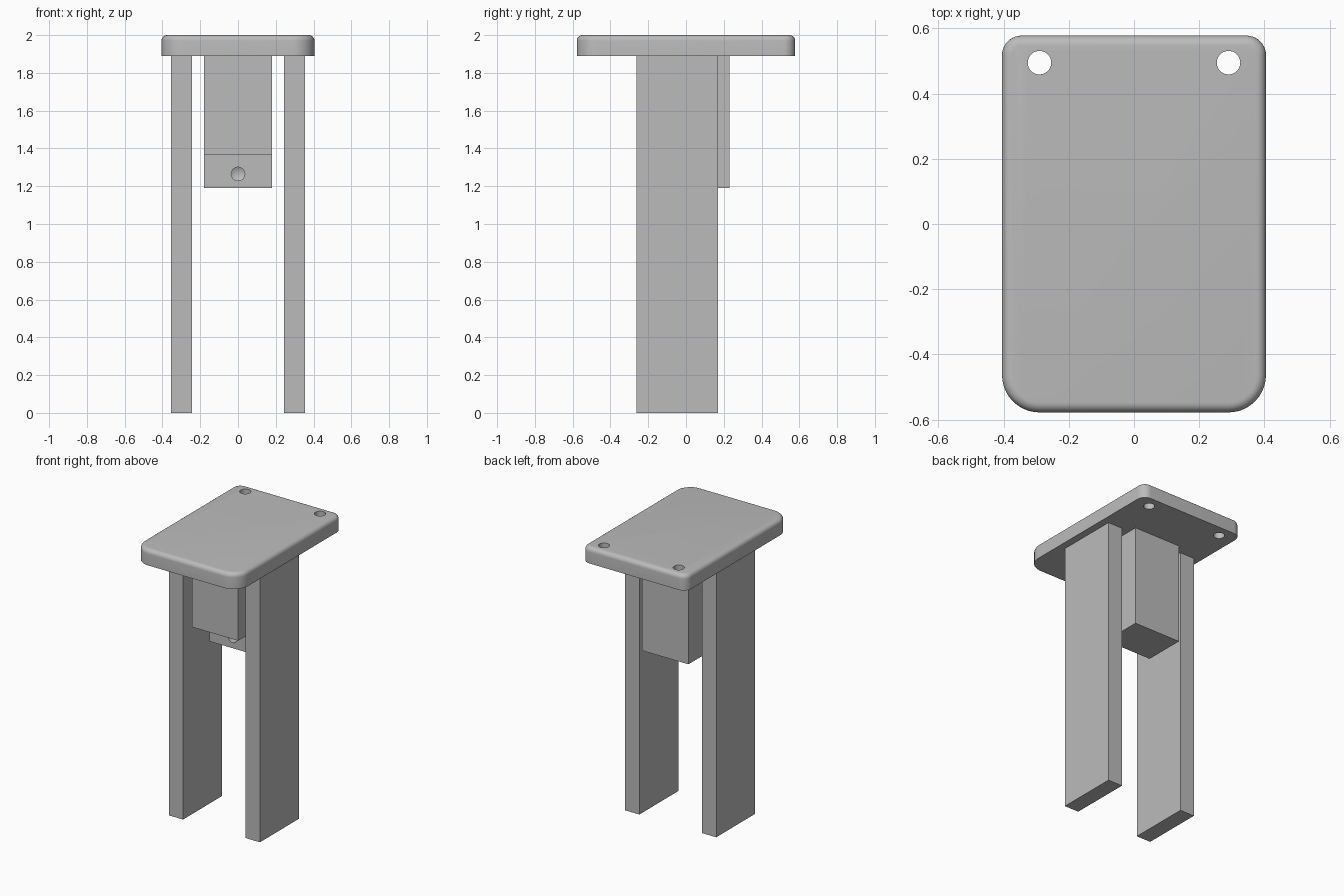
import bpy, bmesh, math
from mathutils import Matrix

cube = bpy.data.objects.get("Cube")
if cube:
    bpy.data.objects.remove(cube, do_unlink=True)

grey = bpy.data.materials.new("plain grey")
grey.use_nodes = True
grey.diffuse_color = (0.5, 0.5, 0.5, 1)
grey.node_tree.nodes["Principled BSDF"].inputs["Base Color"].default_value = (0.5, 0.5, 0.5, 1)


def make(name, bm):
    bmesh.ops.recalc_face_normals(bm, faces=bm.faces)
    mesh = bpy.data.meshes.new(name)
    bm.to_mesh(mesh)
    bm.free()
    mesh.materials.append(grey)
    ob = bpy.data.objects.new(name, mesh)
    bpy.context.collection.objects.link(ob)
    return ob


def prism(bm, outline, depth, axis):
    """Extrude a closed outline of 3D points along an axis vector."""
    face = bm.faces.new([bm.verts.new(p) for p in outline])
    moved = bmesh.ops.extrude_face_region(bm, geom=[face])["geom"]
    verts = [g for g in moved if isinstance(g, bmesh.types.BMVert)]
    bmesh.ops.translate(bm, verts=verts, vec=[a * depth for a in axis])


def box(name, x0, x1, y0, y1, z0, z1):
    bm = bmesh.new()
    prism(bm, [(x0, y0, z0), (x1, y0, z0), (x1, y1, z0), (x0, y1, z0)], z1 - z0, (0, 0, 1))
    return make(name, bm)


def cut(ob, cutter):
    mod = ob.modifiers.new("cut", "BOOLEAN")
    mod.operation = "DIFFERENCE"
    mod.solver = "EXACT"
    mod.object = cutter
    bpy.context.view_layer.objects.active = ob
    bpy.ops.object.modifier_apply(modifier=mod.name)
    bpy.data.objects.remove(cutter, do_unlink=True)


def smooth(ob):
    bpy.ops.object.select_all(action="DESELECT")
    ob.select_set(True)
    bpy.context.view_layer.objects.active = ob
    bpy.ops.object.shade_smooth_by_angle(angle=math.radians(35))


# Top plate: wide front corners, tighter back corners, rounded upper rim
W, D, BASE, TOP, STEPS = 0.405, 0.578, 1.89, 2.0, 10
outline = []
for sx, sy, r, start in ((1, -1, 0.115, -90), (1, 1, 0.06, 0), (-1, 1, 0.06, 90), (-1, -1, 0.115, 180)):
    for i in range(STEPS + 1):
        a = math.radians(start + 90 * i / STEPS)
        outline.append((sx * (W - r) + r * math.cos(a), sy * (D - r) + r * math.sin(a), BASE))
bm = bmesh.new()
prism(bm, outline, TOP - BASE, (0, 0, 1))
rim = [e for e in bm.edges if all(v.co.z > TOP - 0.001 for v in e.verts)]
bmesh.ops.bevel(bm, geom=rim, offset=0.03, segments=6, profile=0.5, affect="EDGES")
plate = make("top_plate", bm)

# Two through holes near the back edge
for side in (-1, 1):
    bm = bmesh.new()
    bmesh.ops.create_cone(bm, cap_ends=True, segments=40, radius1=0.036, radius2=0.036, depth=0.4,
                          matrix=Matrix.Translation((side * 0.29, 0.495, 1.95)))
    cut(plate, make("hole_cutter", bm))
smooth(plate)

# Legs
for name, side in (("left_leg", 1), ("right_leg", -1)):
    xs = sorted((side * 0.243, side * 0.354))
    box(name, *xs, -0.262, 0.17, 0, BASE)

# Stepped centre block: L-shaped side profile, longer at the back
profile = [(-0.255, BASE), (-0.255, 1.365), (-0.06, 1.365), (-0.06, 1.19), (0.23, 1.19), (0.23, BASE)]
bm = bmesh.new()
prism(bm, [(-0.18, y, z) for y, z in profile], 0.36, (1, 0, 0))
block = make("centre_block", bm)

# Blind drilled hole with a conical tip, turned from a half profile
bm = bmesh.new()
half = [(0, -0.1), (0.036, -0.1), (0.036, 0.04), (0, 0.06)]
pts = [bm.verts.new((r, y, 1.265)) for r, y in half]
edges = [bm.edges.new(pair) for pair in zip(pts, pts[1:])]
bmesh.ops.spin(bm, geom=pts + edges, cent=(0, 0, 1.265), axis=(0, 1, 0), angle=math.tau, steps=32)
bmesh.ops.remove_doubles(bm, verts=bm.verts, dist=0.0005)
cut(block, make("drill_cutter", bm))
smooth(block)
